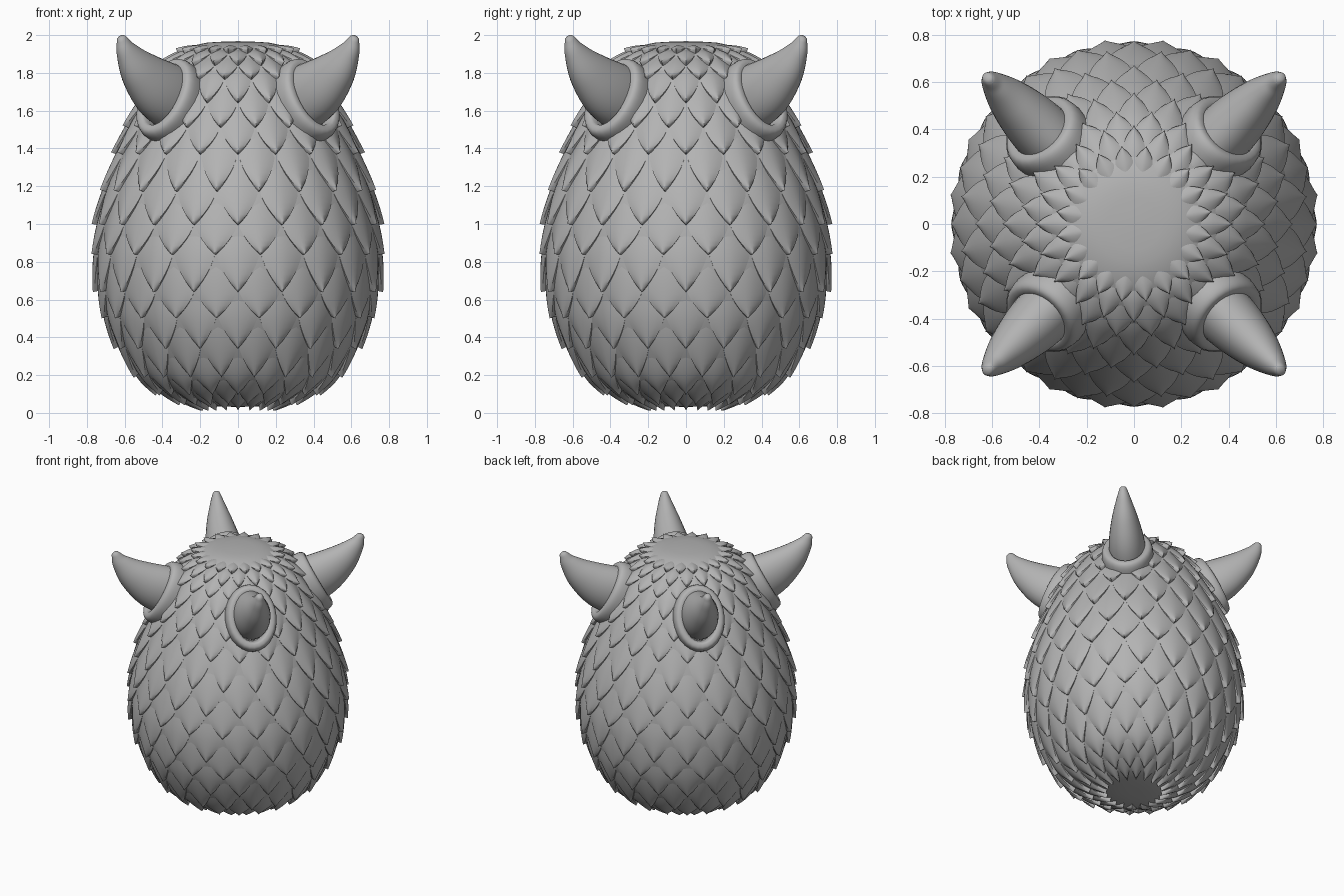
import bpy
import bmesh
import math
from mathutils import Vector, Matrix

cube = bpy.data.objects.get("Cube")
if cube:
    bpy.data.objects.remove(cube, do_unlink=True)

# One plain grey for everything
grey = bpy.data.materials.new("stone_grey")
grey.use_nodes = True
colour = (0.45, 0.45, 0.45, 1)
grey.diffuse_color = colour
grey.node_tree.nodes["Principled BSDF"].inputs["Base Color"].default_value = colour


def finish(bm, name, sharp=40):
    mesh = bpy.data.meshes.new(name)
    bm.to_mesh(mesh)
    bm.free()
    obj = bpy.data.objects.new(name, mesh)
    bpy.context.collection.objects.link(obj)
    mesh.materials.append(grey)
    bpy.ops.object.select_all(action="DESELECT")
    obj.select_set(True)
    bpy.context.view_layer.objects.active = obj
    bpy.ops.object.shade_smooth_by_angle(angle=math.radians(sharp))
    return obj


def skin(bm, rows, closed=False):
    """Join rows of points with quads."""
    grid = [[bm.verts.new(p) for p in row] for row in rows]
    n = len(grid[0])
    for a, b in zip(grid, grid[1:]):
        for j in range(n if closed else n - 1):
            k = (j + 1) % n
            bm.faces.new((a[j], b[j], b[k], a[k]))
    return grid


# Egg outline as (radius, height), from top to bottom
outline = [(0, 2.0), (0.18, 1.99), (0.3, 1.95), (0.41, 1.87), (0.49, 1.77),
           (0.585, 1.6), (0.665, 1.4), (0.735, 1.2), (0.775, 1.0),
           (0.785, 0.8), (0.76, 0.6), (0.69, 0.4), (0.57, 0.2),
           (0.45, 0.1), (0.3, 0.035), (0.15, 0.005), (0, 0)]


def smooth_path(points, steps):
    """Catmull-Rom curve through the points."""
    p = [Vector(q) for q in points]
    p = [2 * p[0] - p[1]] + p + [2 * p[-1] - p[-2]]
    out = []
    for a, b, c, d in zip(p, p[1:], p[2:], p[3:]):
        for i in range(steps):
            t = i / steps
            out.append(0.5 * (2 * b + (c - a) * t + (2 * a - 5 * b + 4 * c - d) * t * t
                              + (3 * b - a - 3 * c + d) * t ** 3))
    return out + [p[-2]]


path = smooth_path(outline, 10)
arc = [0.0]
for a, b in zip(path, path[1:]):
    arc.append(arc[-1] + (b - a).length)


def egg_point(s, angle, lift):
    """Point at arc length s down the outline, moved along the normal."""
    s = min(max(s, 0.001), arc[-1] - 0.001)
    i = next(k for k in range(len(arc) - 1) if arc[k + 1] >= s)
    t = (s - arc[i]) / (arc[i + 1] - arc[i])
    before, after = path[max(i - 1, 0)], path[min(i + 2, len(path) - 1)]
    d = (after - before).normalized()
    q = path[i].lerp(path[i + 1], t) + Vector((-d.y, d.x)) * lift
    r = max(q.x, 0.0)
    return Vector((r * math.cos(angle), r * math.sin(angle), q.y))


# Egg body under the scales
DEPTH = 0.032
SEG = 60
bm = bmesh.new()
rows = [[egg_point(arc[-1] * i / 50, math.tau * j / SEG, -DEPTH) for j in range(SEG)]
        for i in range(51)]
skin(bm, rows, closed=True)
bmesh.ops.remove_doubles(bm, verts=bm.verts, dist=0.0008)
finish(bm, "egg_body", 60)

# Overlapping scales: height of the tips in each row
tips = [1.93, 1.87, 1.79, 1.67, 1.53, 1.38, 1.20, 1.02, 0.84, 0.66,
        0.50, 0.34, 0.20, 0.10, 0.04, 0.012]
tip_arc = [next(a for a, p in zip(arc, path) if p.y <= z) for z in tips]
PER_ROW = 20
LENGTH = 2.5
ROWS, HALF = 12, 4


def row_arc(q):
    """Arc length at a fractional row number."""
    if q <= 0:
        return tip_arc[0] + q * 0.07
    i = min(int(q), len(tips) - 2)
    return tip_arc[i] + (tip_arc[i + 1] - tip_arc[i]) * (q - i)


def half_width(s):
    if s < 1.3:
        return max(0.02, math.sin(math.pi / 2 * s / 1.3) ** 0.85) * 1.02
    return 1.02 - 0.7 * max(0, (s - 1.7) / 0.8) ** 2


def add_scale(bm, row, centre):
    points = []
    for i in range(ROWS + 2):
        s = LENGTH * (1 - min(i, ROWS) / ROWS) ** 1.2
        half = half_width(s) * math.pi / PER_ROW
        line = []
        for j in range(-HALF - 1, HALF + 1 + 1):
            u = max(-1, min(1, j / HALF))
            lift = -0.05 * s / LENGTH - 0.014 * abs(u) ** 1.6
            if abs(j) > HALF or i > ROWS:      # rim turned down to the body
                lift = -0.055
            line.append(egg_point(row_arc(row - s), centre + u * half, lift))
        points.append(line)
    skin(bm, points)


bm = bmesh.new()
for row in range(len(tips)):
    for k in range(PER_ROW):
        offset = 0.5 if row % 2 == 0 else 0
        add_scale(bm, row, math.tau * (k + offset) / PER_ROW)
finish(bm, "scales", 45)


# Horns and their collars, built in the xz plane and turned to each corner
def ellipse(centre, slope, high, wide, count=28):
    up = Vector((-math.sin(slope), 0, math.cos(slope)))
    return [Vector((centre[0], 0, centre[1])) + up * high * math.cos(t)
            + Vector((0, wide * math.sin(t), 0))
            for t in (math.tau * j / count for j in range(count))]


def build_horn(name, turn):
    # radius, height, half height and half width along the horn
    stations = smooth_path([(0.40, 1.63, 0.18, 0.13), (0.59, 1.71, 0.165, 0.125),
                            (0.735, 1.81, 0.118, 0.094), (0.83, 1.91, 0.065, 0.054),
                            (0.868, 1.975, 0.032, 0.028)], 6)
    rings = []
    for i, st in enumerate(stations):
        d = stations[min(i + 1, len(stations) - 1)] - stations[max(i - 1, 0)]
        rings.append(ellipse(st[:2], math.atan2(d[1], d[0]), st[2], st[3]))
    # rounded tip
    for ahead, size in ((0.013, 0.8), (0.021, 0.45)):
        rings.append(ellipse((0.868 + ahead * 0.5, 1.975 + ahead * 0.87),
                             math.radians(60), 0.032 * size, 0.028 * size))
    bm = bmesh.new()
    grid = skin(bm, rings, closed=True)
    bm.faces.new(grid[-1])
    bm.faces.new(grid[0])
    bmesh.ops.recalc_face_normals(bm, faces=bm.faces)
    bmesh.ops.transform(bm, matrix=Matrix.Rotation(turn, 4, "Z"), verts=bm.verts)
    finish(bm, name, 60)


def build_collar(name, turn):
    slope = math.radians(28)
    # distance along the axis and growth of the ellipse
    section = smooth_path([(-0.08, 0.05), (-0.01, 0.05), (0.025, 0.038),
                           (0.036, 0.015), (0.025, -0.012), (-0.05, -0.03)], 3)
    rings = [ellipse((0.54 + a * math.cos(slope), 1.665 + a * math.sin(slope)),
                     slope, 0.185 + g, 0.13 + g) for a, g in section]
    bm = bmesh.new()
    skin(bm, rings + rings[:1], closed=True)
    bmesh.ops.remove_doubles(bm, verts=bm.verts, dist=0.0001)
    bmesh.ops.recalc_face_normals(bm, faces=bm.faces)
    bmesh.ops.transform(bm, matrix=Matrix.Rotation(turn, 4, "Z"), verts=bm.verts)
    finish(bm, name, 60)


for i, corner in enumerate(("back_left", "back_right", "front_right", "front_left")):
    turn = math.pi / 4 + i * math.pi / 2
    build_horn("horn_" + corner, turn)
    build_collar("horn_collar_" + corner, turn)
